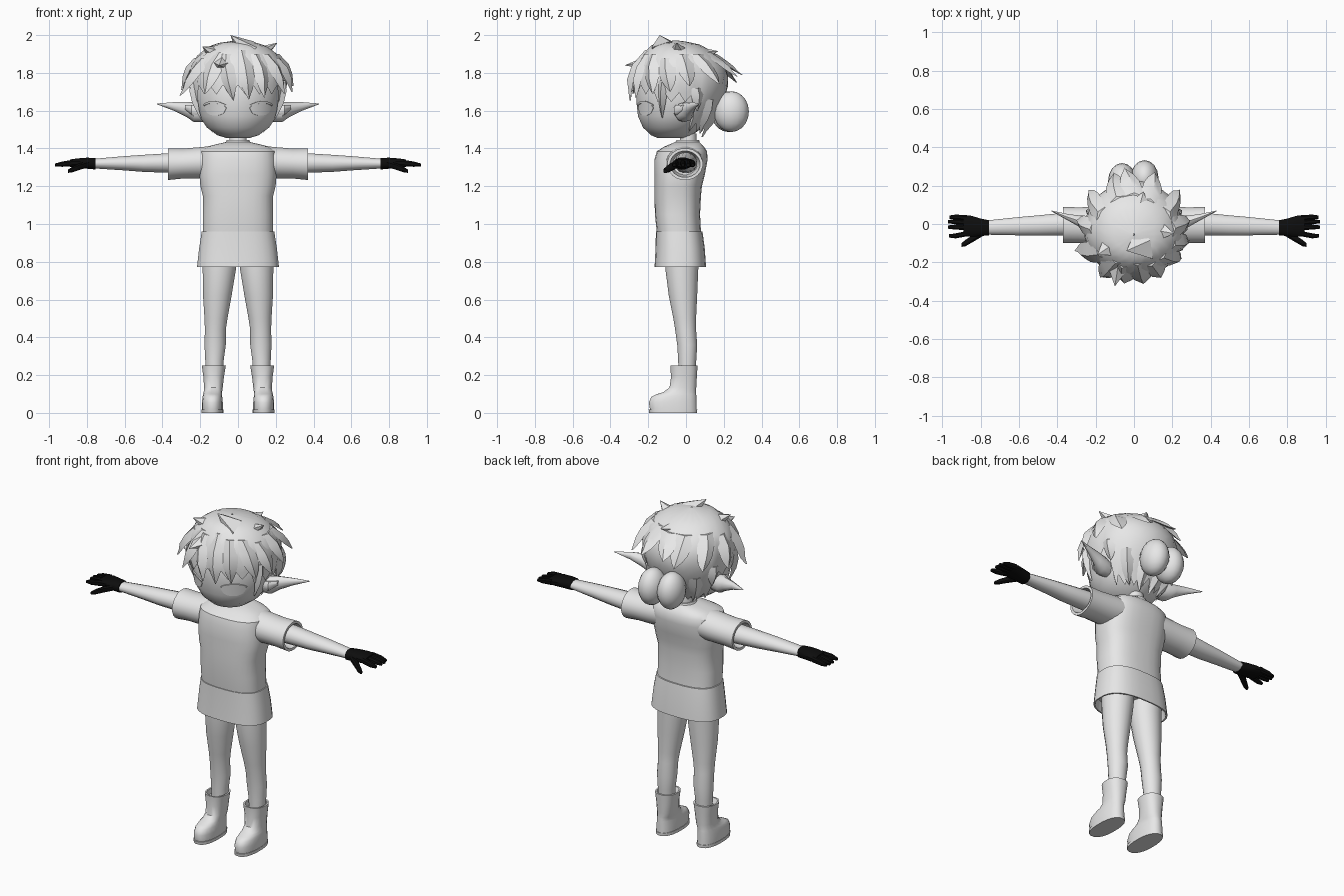
import bpy, bmesh, math
from mathutils import Vector, Matrix


def material(name, value):
    m = bpy.data.materials.new(name)
    m.diffuse_color = (value, value, value, 1)
    return m


GREY = material("light grey", 0.8)
BLACK = material("glove black", 0.004)


def finish(name, bm, mat=GREY, mirror=False, angle=40):
    bmesh.ops.recalc_face_normals(bm, faces=bm.faces)
    me = bpy.data.meshes.new(name)
    bm.to_mesh(me)
    bm.free()
    me.materials.append(mat)
    ob = bpy.data.objects.new(name, me)
    bpy.context.collection.objects.link(ob)
    if mirror:
        ob.modifiers.new("mirror", "MIRROR")
    bpy.ops.object.select_all(action="DESELECT")
    ob.select_set(True)
    bpy.context.view_layer.objects.active = ob
    bpy.ops.object.shade_smooth_by_angle(angle=math.radians(angle))


def skin(bm, rows, caps=True):
    """Bridge equal closed rows of points with quads."""
    vs = [[bm.verts.new(p) for p in r] for r in rows]
    n = len(vs[0])
    for r, q in zip(vs, vs[1:]):
        for i in range(n):
            j = (i + 1) % n
            bm.faces.new((r[i], r[j], q[j], q[i]))
    if caps:
        bm.faces.new(vs[0])
        bm.faces.new(vs[-1])


def loft(name, rings, axis="z", mat=GREY, mirror=False, n=20, power=1.0):
    """Rings are (position, a_min, a_max, b_min, b_max) along an axis."""
    bm, rows = bmesh.new(), []
    for p, a0, a1, b0, b1 in rings:
        row = []
        for i in range(n):
            t = 2 * math.pi * (i + 0.5) / n
            c, s = math.cos(t), math.sin(t)
            a = (a0 + a1) / 2 + (a1 - a0) / 2 * math.copysign(abs(c) ** power, c)
            b = (b0 + b1) / 2 + (b1 - b0) / 2 * math.copysign(abs(s) ** power, s)
            row.append((a, b, p) if axis == "z" else (p, a, b))
        rows.append(row)
    skin(bm, rows)
    finish(name, bm, mat, mirror)


def surf(prof, az, z, off=0.0):
    """Point on a head-like profile of (z, half width, front y, back y)."""
    z_in = min(max(z, prof[0][0]), prof[-1][0])
    for lo, hi in zip(prof, prof[1:]):
        if z_in <= hi[0]:
            k = (z_in - lo[0]) / (hi[0] - lo[0])
            w, f, b = (lo[i] + (hi[i] - lo[i]) * k for i in (1, 2, 3))
            break
    return Vector((math.sin(az) * (w + off), (f + b) / 2 - math.cos(az) * ((b - f) / 2 + off), z))


# Head
FACE = [(1.455, .06, -.15, 0), (1.47, .11, -.185, .03), (1.51, .165, -.228, .09),
        (1.57, .205, -.255, .14), (1.65, .225, -.264, .18), (1.75, .23, -.265, .19),
        (1.85, .19, -.21, .15)]
loft("head", [(z, -w, w, f, b) for z, w, f, b in FACE], n=32)
loft("neck", [(1.38, -.05, .05, -.04, .06), (1.48, -.045, .045, -.03, .055)])

# Eyes as thin plates following the face
for part, low, high, off in (("eye", -.04, .022, .003), ("eyelid", .024, .036, .007)):
    bm, rows = bmesh.new(), []
    for i in range(11):
        t = i / 5 - 1
        az, bulge = .62 + .33 * t, math.sqrt(max(0, 1 - t * t)) + .04
        lo = low * bulge if part == "eye" else low - .015 * t * t
        hi = high * bulge if part == "eye" else high - .02 * t * t
        rows.append([surf(FACE, az, 1.615 + v, o) for v, o in
                     ((lo, off), (hi, off), (hi, -.002), (lo, -.002))])
    skin(bm, rows)
    finish(part, bm, mirror=True)

# Pointed ears
loft("ear", [(.18, -.06, .03, 1.54, 1.635), (.235, -.06, .045, 1.54, 1.645),
             (.27, -.025, .045, 1.565, 1.645), (.34, .015, .052, 1.6, 1.645),
             (.43, .066, .07, 1.634, 1.638)], "x", mirror=True, n=10)
loft("inner_ear", [(.2, -.065, -.03, 1.565, 1.625), (.245, -.066, -.03, 1.575, 1.632),
                   (.28, -.03, 0, 1.605, 1.63)], "x", mirror=True, n=8)

# Hair cap with a jagged lower edge
HAIR = [(1.44, .10, -.16, .07), (1.5, .17, -.22, .105), (1.58, .222, -.262, .16),
        (1.68, .25, -.285, .21), (1.76, .262, -.29, .23), (1.84, .25, -.265, .205),
        (1.9, .21, -.23, .155), (1.945, .145, -.185, .09), (1.962, .09, -.14, .03),
        (1.972, .004, -.06, -.05)]
bm, rows = bmesh.new(), []
for r in range(11):
    row = []
    for i in range(40):
        az = math.pi * i / 20 - math.pi
        side = abs(az)
        bottom = 1.71 if side < 1.0 else 1.67 if side < 1.9 else 1.51
        bottom += .025 * (-1) ** i
        row.append(surf(HAIR, az, bottom + (1.972 - bottom) * math.sin(r * math.pi / 20)))
    rows.append(row)
skin(bm, rows, caps=False)
finish("hair_cap", bm, angle=35)


def lock(bm, az, z0, turn, z1, width, lift):
    """Tapered hair lock that follows the cap and lifts off at its tip."""
    rows = []
    for t in (0, .3, .6, .8, 1):
        z, a = z0 + (z1 - z0) * t, az + turn * t
        half = width / 2 * (1 - t ** 2.5) + .004
        out = lift * t * t
        ridge = out + .022 * math.sin(math.pi * min(1, t + .1)) + .001
        rows.append([surf(HAIR, a - half, z, out - .006), surf(HAIR, a, z, ridge),
                     surf(HAIR, a + half, z, out - .006)])
    skin(bm, rows)


# Hair locks: azimuth, root height, turn, tip height, width, lift
FRINGE = [(-.95, 1.88, -.3, 1.68, .55, .075), (-.5, 1.91, -.12, 1.69, .5, .05),
          (-.3, 1.9, .2, 1.655, .4, .02), (.1, 1.92, .12, 1.66, .45, .025),
          (.45, 1.9, .1, 1.67, .4, .025), (.8, 1.9, .25, 1.69, .45, .035),
          (1.2, 1.88, .2, 1.70, .45, .04), (-1.2, 1.76, 0, 1.56, .22, .005),
          (1.2, 1.76, 0, 1.56, .22, .005)]
BACK = [(-1.6, 1.88, -.15, 1.71, .45, .05), (1.65, 1.9, .1, 1.73, .45, .04),
        (2.1, 1.9, .2, 1.74, .45, .06), (-2.1, 1.9, -.2, 1.73, .45, .06),
        (2.7, 1.91, .1, 1.78, .5, .07), (-2.7, 1.9, -.1, 1.75, .5, .06),
        (3.14, 1.9, .15, 1.79, .5, .08), (1.95, 1.72, .1, 1.6, .3, .02),
        (-1.95, 1.72, -.1, 1.6, .3, .02), (2.4, 1.66, .1, 1.48, .4, .015),
        (-2.4, 1.66, -.1, 1.48, .4, .015), (2.9, 1.62, 0, 1.46, .4, .01),
        (-2.9, 1.62, 0, 1.46, .4, .01)]
for name, table in (("fringe", FRINGE), ("back_locks", BACK)):
    bm = bmesh.new()
    for row in table:
        lock(bm, *row)
    finish(name, bm, angle=35)

# Crown tufts: base, tip, radius
bm = bmesh.new()
for base, tip, rad in (((.05, -.1, 1.92), (-.04, -.14, 2.0), .10),
                       ((.1, -.03, 1.89), (.21, -.05, 1.96), .08),
                       ((-.1, -.1, 1.89), (-.19, -.16, 1.94), .09),
                       ((.02, .06, 1.89), (.05, .17, 1.915), .09),
                       ((-.08, -.2, 1.85), (-.1, -.325, 1.84), .07)):
    base, tip = Vector(base), Vector(tip)
    d = tip - base
    mat = (Matrix.Translation((base + tip) / 2) @ d.to_track_quat("Z", "Y").to_matrix().to_4x4()
           @ Matrix.Diagonal((1, .6, 1, 1)))
    bmesh.ops.create_cone(bm, segments=5, radius1=rad, radius2=0, depth=d.length,
                          cap_ends=True, matrix=mat)
finish("crown_tufts", bm, angle=25)

# Twin hair buns
bm = bmesh.new()
for x, y in ((-.062, .225), (.055, .24)):
    mat = Matrix.Translation((x, y, 1.595)) @ Matrix.Diagonal((.073, .093, .108, 1))
    bmesh.ops.create_uvsphere(bm, u_segments=16, v_segments=10, radius=1, matrix=mat)
finish("hair_buns", bm)

# Shirt body, sleeves with open cuffs, and collar
loft("shirt", [(.955, -.187, .187, -.155, .08), (1.05, -.187, .187, -.165, .075),
               (1.15, -.187, .187, -.168, .08), (1.2, -.2, .2, -.168, .085),
               (1.26, -.205, .205, -.168, .1), (1.34, -.205, .205, -.168, .115),
               (1.385, -.2, .2, -.155, .112), (1.41, -.165, .165, -.115, .095),
               (1.435, -.06, .06, -.055, .07)], power=.75, n=28)
loft("sleeve", [(.12, -.1, .09, 1.245, 1.415), (.2, -.105, .09, 1.24, 1.408),
                (.29, -.1, .088, 1.24, 1.4), (.37, -.1, .09, 1.232, 1.402),
                (.37, -.085, .075, 1.247, 1.387), (.3, -.07, .06, 1.26, 1.375)], "x", mirror=True)
loft("collar", [(1.41, -.075, .075, -.075, .08), (1.445, -.06, .06, -.05, .07),
                (1.445, -.053, .053, -.043, .063), (1.42, -.05, .05, -.04, .06)])

# Skirt with hollow hem
loft("skirt", [(.96, -.18, .18, -.15, .078), (.96, -.193, .193, -.16, .088),
               (.87, -.207, .207, -.162, .1), (.772, -.218, .218, -.167, .107),
               (.772, -.21, .21, -.159, .099), (.83, -.2, .2, -.152, .09)], power=.75, n=28)

# Legs and boots
loft("leg", [(.88, .005, .188, -.11, .07), (.76, .01, .188, -.11, .066),
             (.62, .033, .186, -.092, .06), (.5, .055, .178, -.068, .054),
             (.44, .064, .176, -.058, .054), (.36, .064, .178, -.047, .06),
             (.28, .075, .174, -.042, .055), (.2, .08, .17, -.04, .05)], mirror=True)
loft("boot", [(.018, .08, .192, -.192, .058), (.055, .08, .192, -.198, .057),
              (.085, .083, .188, -.185, .056), (.1, .085, .185, -.155, .055),
              (.11, .084, .182, -.12, .054), (.135, .08, .18, -.088, .055),
              (.19, .074, .184, -.08, .058), (.25, .064, .192, -.084, .062),
              (.25, .073, .183, -.075, .053), (.22, .078, .178, -.06, .05)], mirror=True, power=.85)
loft("sole", [(0, .077, .194, -.196, .06), (.018, .077, .194, -.199, .061)], mirror=True, power=.85)

# Arms
loft("arm", [(.2, -.06, .06, 1.265, 1.385), (.36, -.062, .06, 1.27, 1.376),
             (.5, -.062, .046, 1.275, 1.367), (.6, -.06, .037, 1.283, 1.36),
             (.78, -.056, .018, 1.295, 1.344)], "x", mirror=True, n=16)

# Gloves: palm, four fingers and a thumb
loft("glove_palm", [(.755, -.06, .02, 1.288, 1.35), (.8, -.064, .03, 1.292, 1.352),
                    (.85, -.068, .045, 1.298, 1.348), (.89, -.066, .048, 1.302, 1.342)],
     "x", BLACK, True, 12, .8)
for i, (y0, y1, tip) in enumerate(((.032, .036, .962), (.008, .012, .97),
                                   (-.018, -.016, .97), (-.05, -.062, .965))):
    loft(f"glove_finger_{i + 1}", [(.87, y0 - .015, y0 + .015, 1.305, 1.341),
                                   (.93, y1 - .014, y1 + .014, 1.302, 1.332),
                                   (tip, y1 - .009, y1 + .009, 1.304, 1.32)], "x", BLACK, True, 8, .8)
loft("glove_thumb", [(.79, -.065, -.03, 1.3, 1.335), (.84, -.095, -.055, 1.285, 1.322),
                     (.88, -.118, -.083, 1.272, 1.302), (.9, -.12, -.1, 1.27, 1.288)],
     "x", BLACK, True, 8, .8)
